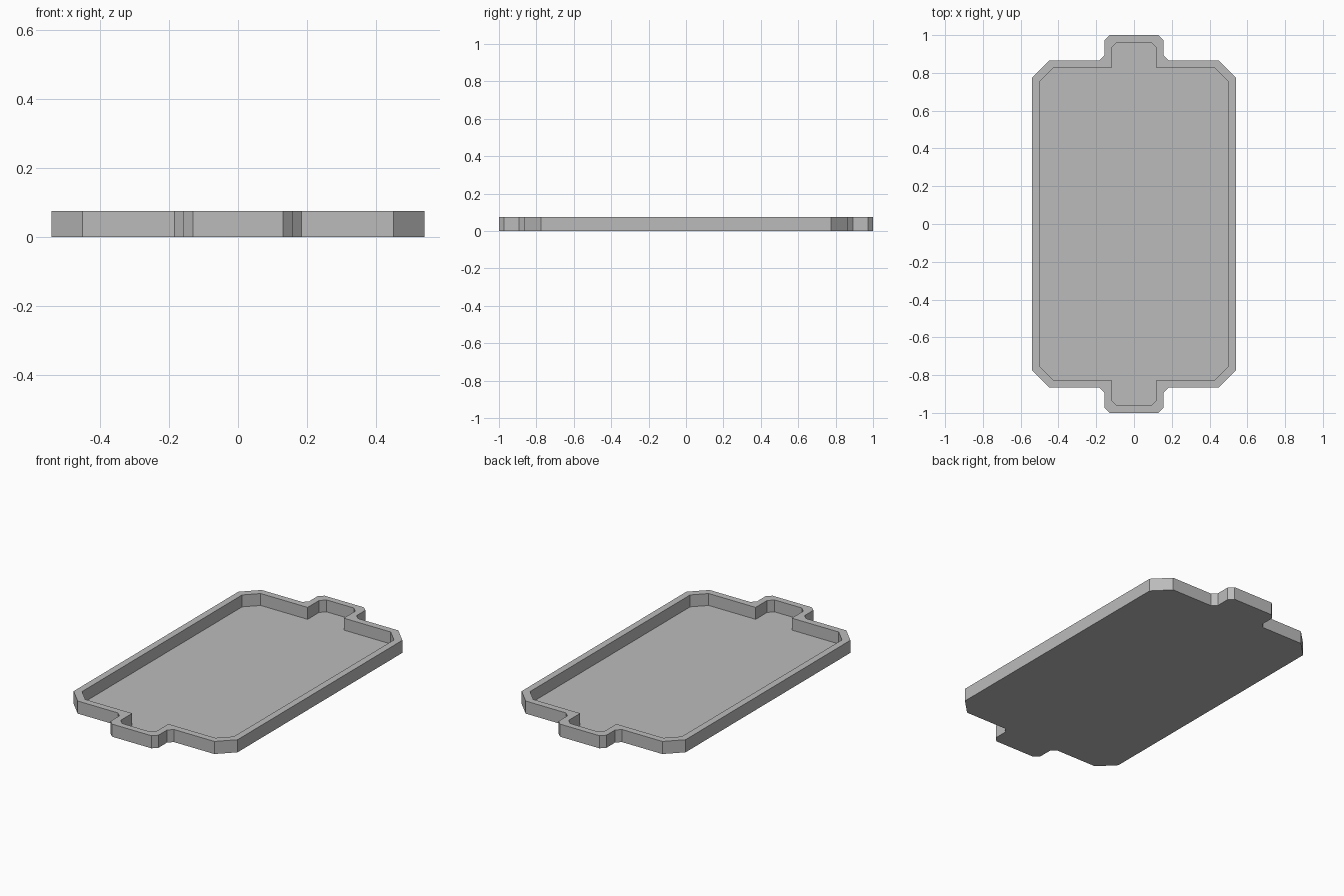
import bpy, bmesh

if "Cube" in bpy.data.objects:
    bpy.data.objects.remove(bpy.data.objects["Cube"])

HEIGHT, FLOOR = 0.075, 0.004

# Quarter outlines, from the right side round to the end tab
OUTER = [(0.54, 0.775), (0.45, 0.865), (0.184, 0.865), (0.157, 0.892),
         (0.157, 0.973), (0.13, 1.0)]
INNER = [(0.50, 0.753), (0.428, 0.825), (0.119, 0.825), (0.119, 0.825),
         (0.119, 0.932), (0.09, 0.962)]


def full_loop(quarter):
    """Mirror a quarter outline into a closed counter-clockwise loop."""
    half = quarter + [(-x, y) for x, y in reversed(quarter)]
    return half + [(-x, -y) for x, y in half]


def ring(bm, outline, z):
    return [bm.verts.new((x, y, z)) for x, y in outline]


def bridge(bm, a, b):
    n = len(a)
    for i in range(n):
        j = (i + 1) % n
        bm.faces.new((a[i], a[j], b[j], b[i]))


bm = bmesh.new()
outer, inner = full_loop(OUTER), full_loop(INNER)
bottom = ring(bm, outer, 0)
rim_out = ring(bm, outer, HEIGHT)
rim_in = ring(bm, inner, HEIGHT)
floor = ring(bm, inner, FLOOR)

# Outside wall, flat rim, inside wall, then floor and underside
bridge(bm, bottom, rim_out)
bridge(bm, rim_out, rim_in)
bridge(bm, rim_in, floor)
bm.faces.new(floor)
bm.faces.new(bottom[::-1])
bmesh.ops.remove_doubles(bm, verts=bm.verts, dist=1e-5)
bmesh.ops.recalc_face_normals(bm, faces=bm.faces)

mesh = bpy.data.meshes.new("tray")
bm.to_mesh(mesh)
bm.free()
tray = bpy.data.objects.new("tray", mesh)
bpy.context.collection.objects.link(tray)

# Plain grey
grey = bpy.data.materials.new("grey")
grey.diffuse_color = (0.5, 0.5, 0.5, 1)
grey.use_nodes = True
grey.node_tree.nodes["Principled BSDF"].inputs["Base Color"].default_value = grey.diffuse_color
mesh.materials.append(grey)
